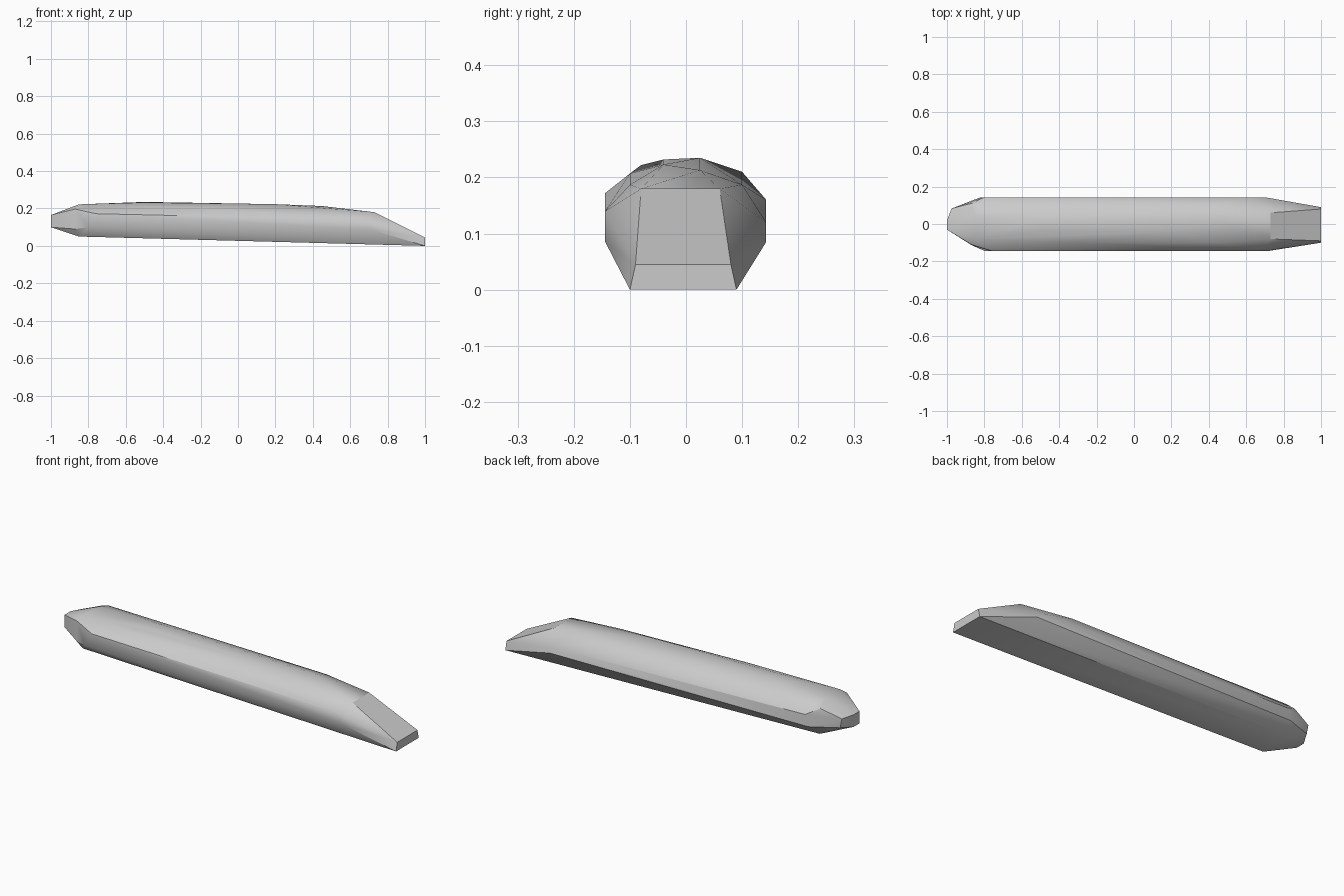
import bpy
import bmesh
from math import radians

cube = bpy.data.objects.get("Cube")
if cube:
    bpy.data.objects.remove(cube, do_unlink=True)

# One plain grey for the whole bar
grey = bpy.data.materials.new("plain grey")
grey.use_nodes = True
colour = (0.6, 0.6, 0.6, 1)
grey.diffuse_color = colour
grey.node_tree.nodes["Principled BSDF"].inputs["Base Color"].default_value = colour

bm = bmesh.new()


def corner(x, y, z):
    """Add one outer corner of the bar."""
    bm.verts.new((x, y, z))


def cross_edge(x, front, back, z):
    """Add both ends of a level edge that runs from front to back."""
    corner(x, front, z)
    corner(x, back, z)


def long_edge(y, start, end):
    """Add both ends of a lengthwise edge at constant y."""
    for x, z in (start, end):
        corner(x, y, z)


# Chisel tip and the top of its ramp
cross_edge(1, -0.1, 0.09, 0)
cross_edge(1, -0.09, 0.08, 0.045)
cross_edge(0.73, -0.08, 0.06, 0.18)

# Flat sides: upper and lower edge of each
long_edge(-0.144, (-0.76, 0.172), (0.66, 0.14))
long_edge(-0.144, (-0.8, 0.1), (0.72, 0.085))
long_edge(0.143, (-0.8, 0.16), (0.64, 0.12))
long_edge(0.143, (-0.82, 0.1), (0.7, 0.085))

# Gently arched crown and its shoulders
long_edge(0.025, (-0.5, 0.235), (0.45, 0.213))
long_edge(-0.04, (-0.5, 0.232), (0.2, 0.223))
long_edge(-0.1, (-0.3, 0.207), (0.45, 0.187))
long_edge(0.1, (-0.83, 0.21), (0.45, 0.187))
cross_edge(-0.85, -0.08, 0.04, 0.222)

# Blunt faceted rear end
cross_edge(-1, -0.03, 0.02, 0.165)
cross_edge(-1, -0.03, 0.02, 0.1)
cross_edge(-0.87, -0.11, 0.11, 0.197)
corner(-0.87, -0.112, 0.09)
long_edge(0.083, (-0.975, 0.16), (-0.965, 0.11))
cross_edge(-0.85, -0.09, 0.09, 0.05)

# Wrap the corners in a closed faceted skin
hull = bmesh.ops.convex_hull(bm, input=bm.verts[:])
loose = [v for v in bm.verts if not v.link_faces]
bmesh.ops.delete(bm, geom=loose, context='VERTS')
bmesh.ops.dissolve_limit(bm, angle_limit=radians(1),
                         verts=bm.verts[:], edges=bm.edges[:])
bmesh.ops.recalc_face_normals(bm, faces=bm.faces[:])

mesh = bpy.data.meshes.new("faceted_bar")
bm.to_mesh(mesh)
bm.free()
mesh.materials.append(grey)
bar = bpy.data.objects.new("faceted_bar", mesh)
bpy.context.collection.objects.link(bar)

# Smooth body, with the ramp and tip kept flat
bpy.ops.object.select_all(action='DESELECT')
bar.select_set(True)
bpy.context.view_layer.objects.active = bar
bpy.ops.object.shade_smooth_by_angle(angle=radians(30))
for face in mesh.polygons:
    if face.normal.x > 0.4 and abs(face.normal.y) < 0.1:
        face.use_smooth = False
